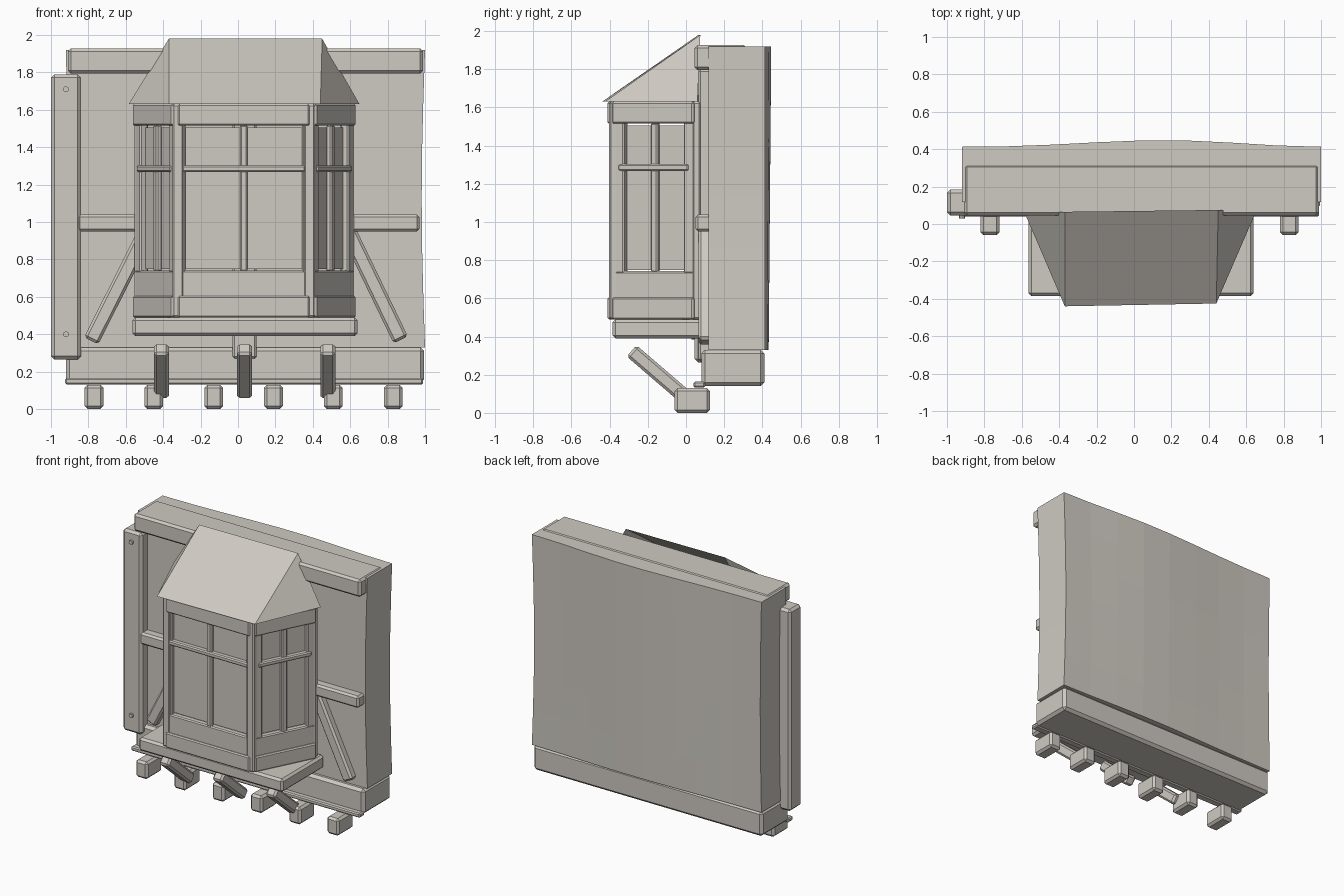
import bpy, bmesh, math
from mathutils import Matrix, Vector

if "Cube" in bpy.data.objects:
    bpy.data.objects.remove(bpy.data.objects["Cube"])

mat = bpy.data.materials.new("pale_stone")
mat.diffuse_color = (0.62, 0.59, 0.54, 1)
mat.use_nodes = True
mat.node_tree.nodes["Principled BSDF"].inputs["Base Color"].default_value = mat.diffuse_color


def finish(name, bm, bevel=0.0):
    me = bpy.data.meshes.new(name)
    bm.to_mesh(me)
    bm.free()
    me.materials.append(mat)
    ob = bpy.data.objects.new(name, me)
    bpy.context.collection.objects.link(ob)
    if bevel:
        m = ob.modifiers.new("chamfer", 'BEVEL')
        m.width, m.segments = bevel, 1
    return ob


def block(name, center, size, rot=None, bevel=0.012):
    """Chamfered box, optionally turned by a 3x3 rotation."""
    bm = bmesh.new()
    bmesh.ops.create_cube(bm, size=1)
    bmesh.ops.scale(bm, vec=size, verts=bm.verts)
    m = Matrix.Translation(center)
    if rot is not None:
        m = m @ rot.to_4x4()
    bm.transform(m)
    return finish(name, bm, bevel)


def span(name, x, y, z, bevel=0.012):
    """Box from its ranges on each axis."""
    c = [(r[0] + r[1]) / 2 for r in (x, y, z)]
    return block(name, c, [r[1] - r[0] for r in (x, y, z)], None, bevel)


def bar(name, a, b, width, depth, side):
    """Box running from a to b; width lies along the side direction."""
    a, b = Vector(a), Vector(b)
    w = (b - a).normalized()
    u = Vector(side)
    u = (u - w * u.dot(w)).normalized()
    rot = Matrix((u, w.cross(u), w)).transposed()
    block(name, (a + b) / 2, (width, depth, (b - a).length), rot, 0.014)


# Main wall: bulging back and slightly waisted ends
Z0, Z1 = 0.33, 1.92
bm = bmesh.new()
bmesh.ops.create_cube(bm, size=1)
for axis, cuts in ((0, 7), (2, 5)):
    edges = [e for e in bm.edges
             if abs((e.verts[0].co - e.verts[1].co)[axis]) > 0.9]
    bmesh.ops.subdivide_edges(bm, edges=edges, cuts=cuts, use_grid_fill=True)
for v in bm.verts:
    s, t = v.co.x + 0.5, v.co.z + 0.5
    x = -0.92 + 1.92 * s
    x -= (0.018 if s > 0.5 else -0.01) * abs(2 * s - 1) * math.sin(math.pi * t)
    if v.co.y > 0:
        y = 0.413 + 0.035 * math.sin(math.pi * s ** 1.2) ** 2 * (0.6 + 0.4 * t)
    else:
        y = 0.118
    v.co = (x, y, Z0 + (Z1 - Z0) * t)
finish("main_wall", bm)

# Wall timbers
span("top_beam", (-0.91, 0.99), (0.045, 0.32), (1.795, 1.927), 0.016)
span("bottom_beam", (-0.92, 0.995), (0.08, 0.41), (0.14, 0.33), 0.02)
span("bottom_moulding", (-0.925, 0.99), (0.04, 0.1), (0.132, 0.165), 0.008)
span("middle_beam", (-0.86, 0.97), (0.05, 0.14), (0.95, 1.04), 0.014)
span("left_post", (-1.0, -0.84), (0.045, 0.185), (0.265, 1.79), 0.018)
span("centre_post", (-0.03, 0.1), (0.065, 0.14), (0.27, 1.8))
bar("left_brace", (-0.785, 0.1, 0.365), (-0.49, 0.1, 0.95), 0.085, 0.07, (1, 0, 0))
bar("right_brace", (0.87, 0.1, 0.37), (0.59, 0.1, 0.95), 0.085, 0.07, (1, 0, 0))

# Pegs in the left post
for z in (0.4, 1.71):
    bm = bmesh.new()
    bmesh.ops.create_cone(bm, cap_ends=True, segments=8,
                          radius1=0.016, radius2=0.016, depth=0.04)
    bm.transform(Matrix.Translation((-0.92, 0.05, z)) @ Matrix.Rotation(math.pi / 2, 4, 'X'))
    finish("post_peg", bm)

# Joist ends under the wall and struts under the bay
for i in range(6):
    x = -0.77 + 0.32 * i
    span("joist_end", (x - 0.05, x + 0.05), (-0.06, 0.125), (0.0, 0.13), 0.016)
for x in (-0.41, 0.035, 0.48):
    bar("bay_strut", (x, -0.285, 0.325), (x, 0.0, 0.08), 0.08, 0.078, (1, 0, 0))

# Bay floor slab
span("bay_floor", (-0.565, 0.64), (-0.385, 0.12), (0.39, 0.49), 0.016)

# Bay window: three glazed sides on an angled plan
plan = [(-0.53, 0.055), (-0.32, -0.372), (0.382, -0.372), (0.597, 0.055)]


def bay_side(p, q, jamb):
    p, q = Vector((*p, 0)), Vector((*q, 0))
    u = (q - p).normalized()
    n = Vector((u.y, -u.x, 0))
    rot = Matrix((u, -n, Vector((0, 0, 1)))).transposed()
    length, mid = (q - p).length, (p + q) / 2

    def piece(name, s, w, z, depth, out=0.0, bevel=0.008):
        c = mid + u * s + n * out + Vector((0, 0, (z[0] + z[1]) / 2))
        block(name, c, (w, depth, z[1] - z[0]), rot, bevel)

    piece("bay_bottom_rail", 0, length, (0.49, 0.605), 0.07, 0.005)
    piece("bay_lower_panel", 0, length, (0.59, 0.742), 0.05)
    piece("bay_top_rail", 0, length, (1.515, 1.63), 0.07, 0.005)
    for e in (-1, 1):
        piece("bay_jamb", e * (length - jamb) / 2, jamb, (0.73, 1.53), 0.05)
    piece("window_mullion", 0, 0.042, (0.735, 1.52), 0.035, 0.005)
    piece("window_crossbar", 0, length - jamb, (1.268, 1.303), 0.045, 0.01)
    piece("window_pane", 0, length - 2 * jamb, (0.748, 1.505), 0.008, -0.012, 0)


for i in range(3):
    bay_side(plan[i], plan[i + 1], 0.04 if i == 1 else 0.065)
for i, (x, y) in enumerate(plan):
    w = 0.062 if i in (1, 2) else 0.045
    block("bay_corner_post", (x, y, 1.06), (w, w, 1.14), None, 0.01)

# Bay roof: thin three-sided hip sheet
bm = bmesh.new()
co = [(-0.585, 0.06, 1.63), (-0.37, -0.44, 1.63), (0.44, -0.425, 1.63),
      (0.65, 0.06, 1.63), (0.45, 0.075, 1.98), (-0.37, 0.065, 1.98)]
v = [bm.verts.new(c) for c in co]
for f in ((0, 1, 5), (1, 2, 4, 5), (2, 3, 4)):
    bm.faces.new([v[i] for i in f])
finish("bay_roof", bm)
